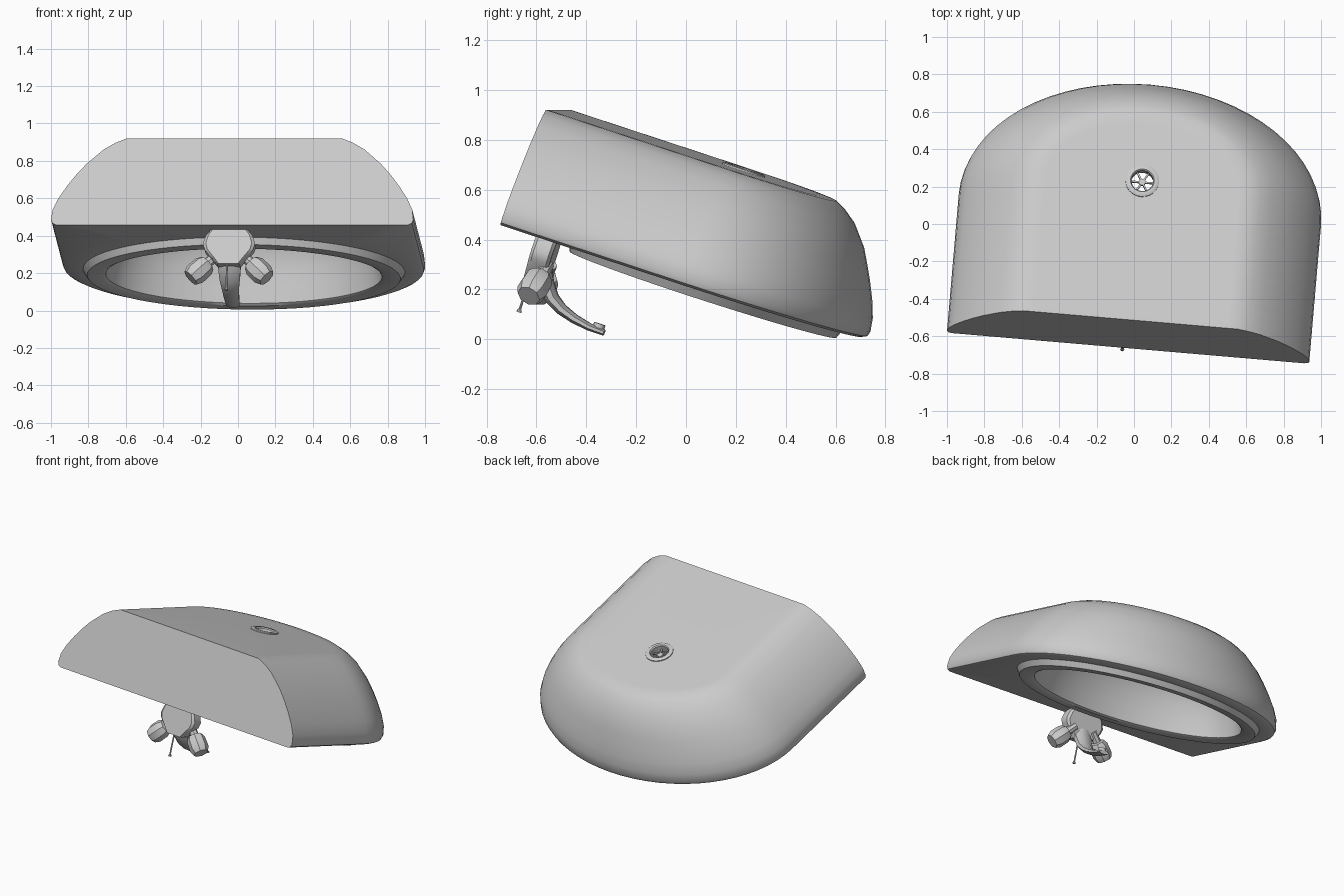
import bpy, bmesh, math
from mathutils import Matrix, Vector

if "Cube" in bpy.data.objects:
    bpy.data.objects.remove(bpy.data.objects["Cube"])

# Sink frame: u across, v from flat wall to rounded front, w from rim to base
FRAME = (Matrix.Translation((-0.032, -0.664, 0.458))
         @ Matrix.Rotation(math.radians(-4.9), 4, 'Z')
         @ Matrix.Rotation(math.radians(-18.15), 4, 'X'))

ceramic = bpy.data.materials.new("light_grey")
ceramic.diffuse_color = (0.6, 0.6, 0.6, 1)
ceramic.use_nodes = True
ceramic.node_tree.nodes["Principled BSDF"].inputs["Base Color"].default_value = ceramic.diffuse_color


def finish(bm, name, angle=35):
    bmesh.ops.recalc_face_normals(bm, faces=bm.faces)
    bm.transform(FRAME)
    mesh = bpy.data.meshes.new(name)
    bm.to_mesh(mesh)
    bm.free()
    ob = bpy.data.objects.new(name, mesh)
    bpy.context.collection.objects.link(ob)
    mesh.materials.append(ceramic)
    bpy.ops.object.select_all(action='DESELECT')
    ob.select_set(True)
    bpy.context.view_layer.objects.active = ob
    bpy.ops.object.shade_smooth_by_angle(angle=math.radians(angle))
    return ob


def skin(bm, rings, close=False, caps=False):
    """Join equal-length point rings with quads."""
    vs = [[bm.verts.new(p) for p in r] for r in rings]
    n = len(rings[0])
    pairs = list(zip(vs, vs[1:])) + ([(vs[-1], vs[0])] if close else [])
    for a, b in pairs:
        for i in range(n):
            j = (i + 1) % n
            bm.faces.new((a[i], a[j], b[j], b[i]))
    if caps:
        bm.faces.new(vs[0])
        bm.faces.new(vs[-1])


V0 = 0.77   # where the straight sides turn into the rounded front
DC = 0.785  # centre of the bowl and drain


def d_loop(half, front, w, back=0.0):
    """D-shaped outline: half ellipse, two straight sides, flat wall."""
    pts = []
    for i in range(32):
        a = math.pi * i / 32
        pts.append((half * math.cos(a), V0 + (front - V0) * math.sin(a)))
    pts += [(-half, V0 + (back - V0) * i / 8) for i in range(8)]
    pts += [(-half + 2 * half * i / 16, back) for i in range(16)]
    pts += [(half, back + (V0 - back) * i / 8) for i in range(8)]
    return [(u, v, w) for u, v in pts]


REF = [math.atan2((v - V0) / 0.7, u / 0.965) for u, v, _ in d_loop(0.965, 1.465, 0)]


def oval(ru, rv, w, c=DC):
    return [(ru * math.cos(a), c + rv * math.sin(a), w) for a in REF]


# Basin: outer shell, raised rim, deep bowl and drain hole in one closed skin
bm = bmesh.new()
skin(bm, [
    oval(0.06, 0.06, 0.487),
    d_loop(0.52, 1.11, 0.488, 0.03),
    d_loop(0.575, 1.175, 0.487),
    d_loop(0.635, 1.222, 0.463),
    d_loop(0.70, 1.274, 0.424),
    d_loop(0.79, 1.340, 0.343),
    d_loop(0.845, 1.374, 0.28),
    d_loop(0.89, 1.405, 0.22),
    d_loop(0.935, 1.437, 0.15),
    d_loop(0.965, 1.460, 0.085),
    d_loop(0.972, 1.468, 0.03),
    d_loop(0.965, 1.462, 0.01),
    d_loop(0.945, 1.442, 0.0),
    oval(0.863, 0.575, 0.0, 0.785),
    oval(0.84, 0.560, -0.036, 0.785),
    oval(0.76, 0.492, -0.036, 0.79),
    oval(0.74, 0.478, -0.026, 0.79),
    oval(0.725, 0.467, 0.06),
    oval(0.70, 0.452, 0.15),
    oval(0.66, 0.425, 0.24),
    oval(0.59, 0.38, 0.315),
    oval(0.48, 0.31, 0.375),
    oval(0.33, 0.22, 0.415),
    oval(0.16, 0.12, 0.436),
    oval(0.06, 0.06, 0.442),
], close=True)
finish(bm, "basin")


def circle(r, w, n=24):
    return [(r * math.cos(2 * math.pi * i / n), DC + r * math.sin(2 * math.pi * i / n), w)
            for i in range(n)]


# Drain flange around the outlet
bm = bmesh.new()
skin(bm, [circle(0.09, 0.48), circle(0.09, 0.493), circle(0.084, 0.497),
          circle(0.064, 0.497), circle(0.058, 0.490), circle(0.058, 0.475)], close=True)
finish(bm, "drain_flange")

# Drain strainer: hub with crossing bars
bm = bmesh.new()
for k in range(3):
    m = (Matrix.Translation((0, DC, 0.46)) @ Matrix.Rotation(math.pi * k / 3, 4, 'Z')
         @ Matrix.Diagonal((0.118, 0.009, 0.012, 1)))
    bmesh.ops.create_cube(bm, size=1, matrix=m)
bmesh.ops.create_cone(bm, cap_ends=True, segments=12, radius1=0.018, radius2=0.018,
                      depth=0.018, matrix=Matrix.Translation((0, DC, 0.46)))
finish(bm, "drain_strainer")

U0 = -0.022  # faucet centre line

# Faucet body: many-sided plate hanging from the rim
bm = bmesh.new()
half = [(0.10, 0.0), (0.125, -0.03), (0.14, -0.075), (0.13, -0.11), (0.09, -0.155), (0.06, -0.19)]
outline = half + [(-u, w) for u, w in reversed(half)]
skin(bm, [[(U0 + u * s, v, w) for u, w in outline]
          for s, v in ((0.88, 0.08), (1, 0.092), (1, 0.155), (0.88, 0.167))], caps=True)
finish(bm, "faucet_body")

# Spout: tapering section swept along a drooping path
path = [(0.13, -0.13, 0.06, 0.04), (0.168, -0.19, 0.06, 0.032), (0.21, -0.24, 0.054, 0.028),
        (0.26, -0.27, 0.046, 0.023), (0.32, -0.290, 0.042, 0.019),
        (0.39, -0.303, 0.038, 0.015), (0.453, -0.306, 0.034, 0.012)]
bm = bmesh.new()
rings = []
for i, (v, w, hu, t) in enumerate(path):
    a, b = path[max(i - 1, 0)], path[min(i + 1, len(path) - 1)]
    d = Vector((b[0] - a[0], b[1] - a[1])).normalized()
    ring = []
    for k in range(8):
        ang = math.pi * (k + 0.5) / 4
        q = t * math.sin(ang) * 1.08
        ring.append((U0 + hu * math.cos(ang) * 1.08, v - d.y * q, w + d.x * q))
    rings.append(ring)
skin(bm, rings, caps=True)
finish(bm, "spout")

# Aerator near the spout tip
bm = bmesh.new()
bmesh.ops.create_cone(bm, cap_ends=True, segments=12, radius1=0.024, radius2=0.024, depth=0.03,
                      matrix=Matrix.Translation((U0, 0.425, -0.292)))
finish(bm, "aerator")

# Handles: faceted barrels with short stems, mirrored left and right
for side, label in ((-1, "left"), (1, "right")):
    axis = Vector((side * 0.68, -0.12, -0.70)).normalized()
    turn = axis.to_track_quat('Z', 'Y').to_matrix().to_4x4()
    place = Matrix.Translation((U0 + side * 0.157, 0.143, -0.207)) @ turn
    bm = bmesh.new()
    skin(bm, [[(r * math.cos(math.pi * k / 4), r * math.sin(math.pi * k / 4), z) for k in range(8)]
              for r, z in ((0.025, -0.13), (0.028, -0.06), (0.048, -0.055), (0.060, -0.03),
                           (0.062, 0.035), (0.048, 0.068))], caps=True)
    bm.transform(place)
    finish(bm, label + "_handle", 40)

# Lift rod with a small knob
bm = bmesh.new()
for r1, r2, top, bottom in ((0.005, 0.005, -0.05, -0.33), (0.011, 0.008, -0.322, -0.335)):
    bmesh.ops.create_cone(bm, cap_ends=True, segments=8, radius1=r1, radius2=r2, depth=top - bottom,
                          matrix=Matrix.Translation((U0 - 0.008, 0.1, (top + bottom) / 2)))
finish(bm, "lift_rod")
